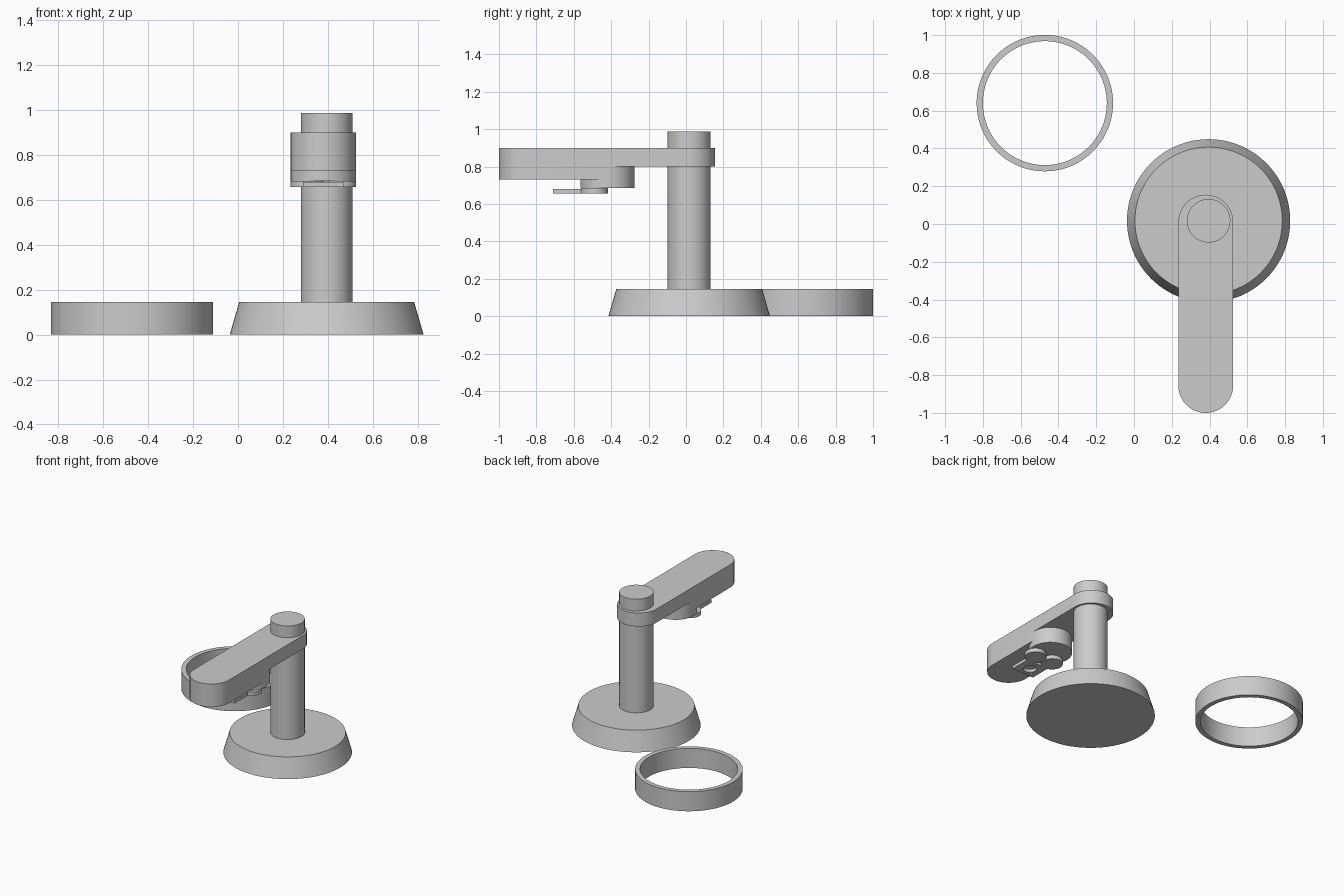
import bpy, bmesh, math

cube = bpy.data.objects.get("Cube")
if cube:
    bpy.data.objects.remove(cube, do_unlink=True)

grey = bpy.data.materials.new("plain grey")
grey.use_nodes = True
colour = (0.6, 0.6, 0.6, 1)
grey.diffuse_color = colour
grey.node_tree.nodes["Principled BSDF"].inputs["Base Color"].default_value = colour


def finish(name, bm, location=(0, 0, 0)):
    bmesh.ops.recalc_face_normals(bm, faces=bm.faces)
    mesh = bpy.data.meshes.new(name)
    bm.to_mesh(mesh)
    bm.free()
    mesh.materials.append(grey)
    obj = bpy.data.objects.new(name, mesh)
    obj.location = location
    bpy.context.collection.objects.link(obj)
    bpy.ops.object.select_all(action="DESELECT")
    obj.select_set(True)
    bpy.context.view_layer.objects.active = obj
    bpy.ops.object.shade_smooth_by_angle(angle=math.radians(30))
    return obj


def prism(name, outline, bottom, top):
    bm = bmesh.new()
    face = bm.faces.new([bm.verts.new((x, y, bottom)) for x, y in outline])
    out = bmesh.ops.extrude_face_region(bm, geom=[face])
    verts = [v for v in out["geom"] if isinstance(v, bmesh.types.BMVert)]
    bmesh.ops.translate(bm, verts=verts, vec=(0, 0, top - bottom))
    return finish(name, bm)


def disc(name, x, y, bottom, top, radius, top_radius=None):
    bm = bmesh.new()
    bmesh.ops.create_cone(bm, cap_ends=True, segments=96, radius1=radius,
                          radius2=top_radius or radius, depth=top - bottom)
    return finish(name, bm, (x, y, (bottom + top) / 2))


def arc(x, y, radius, start, steps=48, sweep=math.pi):
    return [(x + radius * math.cos(start + sweep * i / steps),
             y + radius * math.sin(start + sweep * i / steps)) for i in range(steps + 1)]


def rounded_bar(x, front, back, radius):
    return arc(x, back, radius, 0) + arc(x, front, radius, math.pi)


def ring(name, x, y, height, outer, inner, segments=128):
    bm = bmesh.new()
    profile = [(inner, 0), (outer, 0), (outer, height), (inner, height)]
    loops = []
    for i in range(segments):
        a = math.tau * i / segments
        loops.append([bm.verts.new((r * math.cos(a), r * math.sin(a), z)) for r, z in profile])
    for i, loop in enumerate(loops):
        after = loops[(i + 1) % segments]
        for j in range(4):
            k = (j + 1) % 4
            bm.faces.new((loop[j], after[j], after[k], loop[k]))
    return finish(name, bm, (x, y, 0))


# Stand: tapered foot and column
post_x, post_y = 0.395, 0.017
disc("base", post_x, post_y, 0, 0.145, 0.432, 0.39)
disc("column", post_x, post_y, 0.14, 0.987, 0.115)

# Arm: long rounded bar with a deeper front half
arm_x, arm_r, front, turret_y = 0.38, 0.145, -0.855, -0.42
prism("arm", rounded_bar(arm_x, front, 0.01, arm_r), 0.80, 0.90)
prism("arm_head", rounded_bar(arm_x, front, turret_y, arm_r), 0.73, 0.80)

# Turret and the two small discs under it
disc("turret", arm_x, turret_y, 0.685, 0.73, arm_r)
for side, label in ((-1, "right"), (1, "left")):
    disc(label + "_lens", arm_x + side * 0.0725, -0.49, 0.657, 0.685, 0.0725)

# Small square plate with a round hole
plate = prism("front_plate", [(arm_x - 0.09, -0.71), (arm_x + 0.09, -0.71),
                              (arm_x + 0.09, -0.555), (arm_x - 0.09, -0.555)], 0.657, 0.68)
cutter = disc("hole_cutter", arm_x, -0.635, 0.6, 0.72, 0.045)
cutter.hide_render = True
cutter.hide_viewport = True
hole = plate.modifiers.new("hole", "BOOLEAN")
hole.operation = "DIFFERENCE"
hole.object = cutter

# Loose ring beside the stand
ring("loose_ring", -0.472, 0.64, 0.145, 0.361, 0.328)
